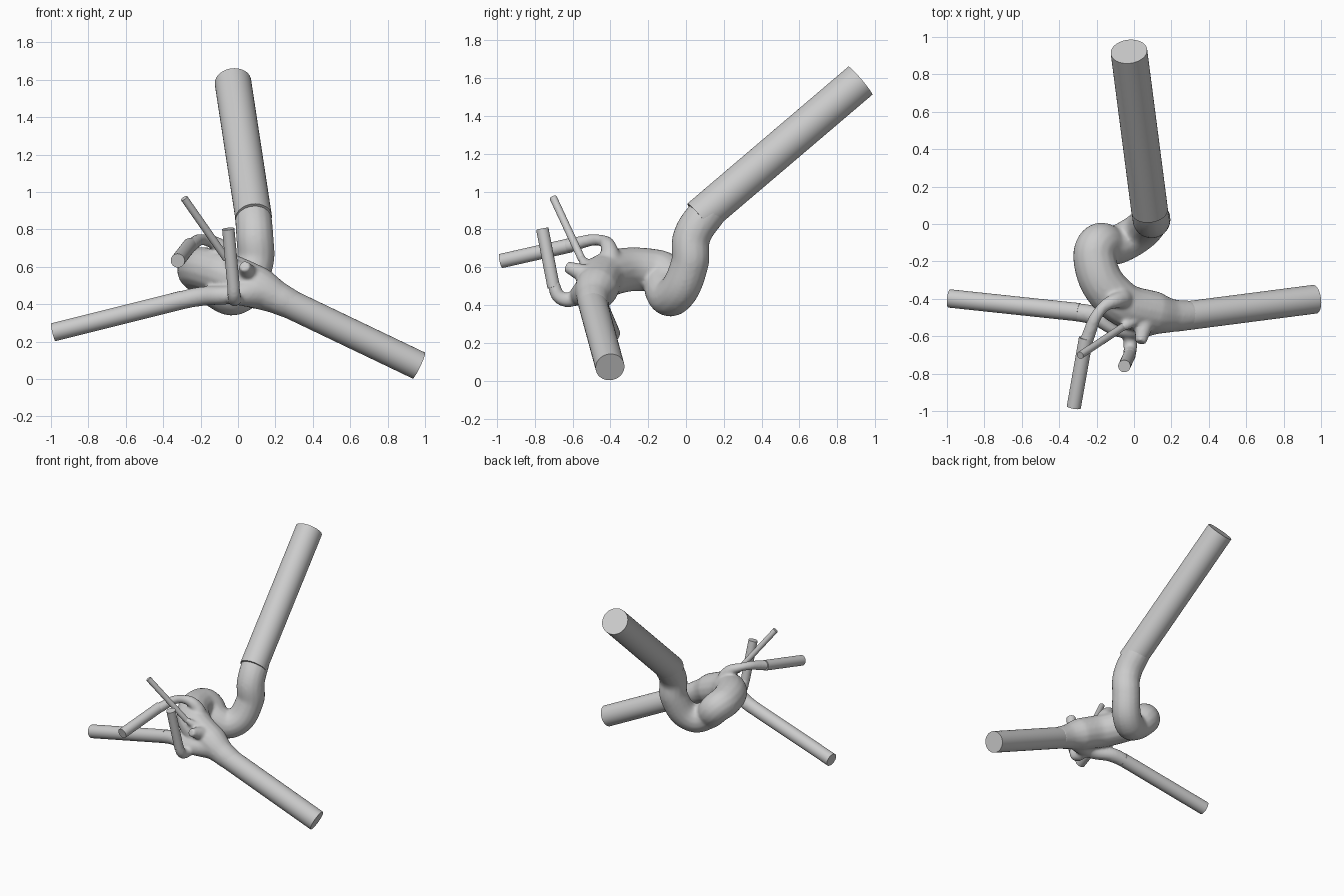
import bpy
from mathutils import Vector

if "Cube" in bpy.data.objects:
    bpy.data.objects.remove(bpy.data.objects["Cube"])

tubes = []


def straight_end(name, a, b, r):
    """Straight flat-capped cylinder continuing a path from a to b."""
    d = (b - a).normalized()
    a = a - d * r * 0.8          # overlap into the body
    bpy.ops.mesh.primitive_cylinder_add(vertices=40, radius=r, depth=(b - a).length,
                                        location=(a + b) / 2)
    ob = bpy.context.object
    ob.name = name
    ob.rotation_euler = d.to_track_quat('Z', 'Y').to_euler()
    bpy.ops.object.shade_smooth_by_angle()


def vessel(name, pts, end=None):
    """Curved round tube (x, y, z, radius), then a straight run to end."""
    cu = bpy.data.curves.new(name, 'CURVE')
    cu.dimensions = '3D'
    cu.bevel_depth = 1.0
    cu.bevel_resolution = 6
    cu.use_fill_caps = True
    sp = cu.splines.new('BEZIER')
    sp.radius_interpolation = 'LINEAR'
    sp.bezier_points.add(len(pts) - 1)
    for bp, (x, y, z, r) in zip(sp.bezier_points, pts):
        bp.co = (x, y, z)
        bp.radius = r
        bp.handle_left_type = bp.handle_right_type = 'AUTO'
    ob = bpy.data.objects.new(name, cu)
    bpy.context.collection.objects.link(ob)
    tubes.append(ob)
    if end:
        straight_end(name + "_extension", Vector(pts[-1][:3]), Vector(end), pts[-1][3])


# Trunk: fork, siphon loop, then up into the long inlet
vessel("inlet", [(.31, -.487, .386, .077), (.21, -.49, .435, .088), (.11, -.475, .485, .115),
                 (-.09, -.405, .565, .12), (-.21, -.19, .585, .115), (-.19, -.11, .56, .112),
                 (-.11, -.115, .48, .105), (-.01, -.07, .447, .104), (.09, .02, .62, .1),
                 (.09, .03, .76, .1), (.076, .13, .913, .098)], (-.027, .922, 1.587))

# Right branch continues the trunk's first point
vessel("right", [(.21, -.49, .435, .08), (.31, -.487, .386, .077)], (.967, -.402, .072))

# Side branches
vessel("left", [(.13, -.49, .47, .1), (-.05, -.56, .45, .05),
                (-.21, -.49, .44, .052), (-.33, -.468, .415, .049)], (-.988, -.398, .25))
vessel("riser", [(-.02, -.54, .45, .045), (-.02, -.66, .435, .037),
                 (-.026, -.705, .52, .033)], (-.052, -.76, .803))
vessel("arch", [(-.06, -.41, .6, .08), (-.08, -.405, .69, .045), (-.17, -.45, .742, .03),
                (-.262, -.64, .71, .038)], (-.322, -.98, .633))
vessel("twig", [(.03, -.48, .58, .05), (-.02, -.53, .615, .028),
                (-.07, -.557, .655, .02)], (-.288, -.702, .967))
vessel("nub", [(.06, -.5, .55, .06), (.035, -.635, .605, .03)])

# Fuse the curved paths into one smooth vessel body
bpy.ops.object.select_all(action='DESELECT')
for t in tubes:
    t.select_set(True)
bpy.context.view_layer.objects.active = tubes[0]
bpy.ops.object.convert(target='MESH')
bpy.ops.object.join()
body = bpy.context.object
body.name = "vessel_body"
rm = body.modifiers.new("fuse", 'REMESH')
rm.mode = 'VOXEL'
rm.voxel_size = 0.01
sm = body.modifiers.new("soften", 'SMOOTH')
sm.factor = 0.5
sm.iterations = 8
for m in ("fuse", "soften"):
    bpy.ops.object.modifier_apply(modifier=m)
bpy.ops.object.shade_smooth()
